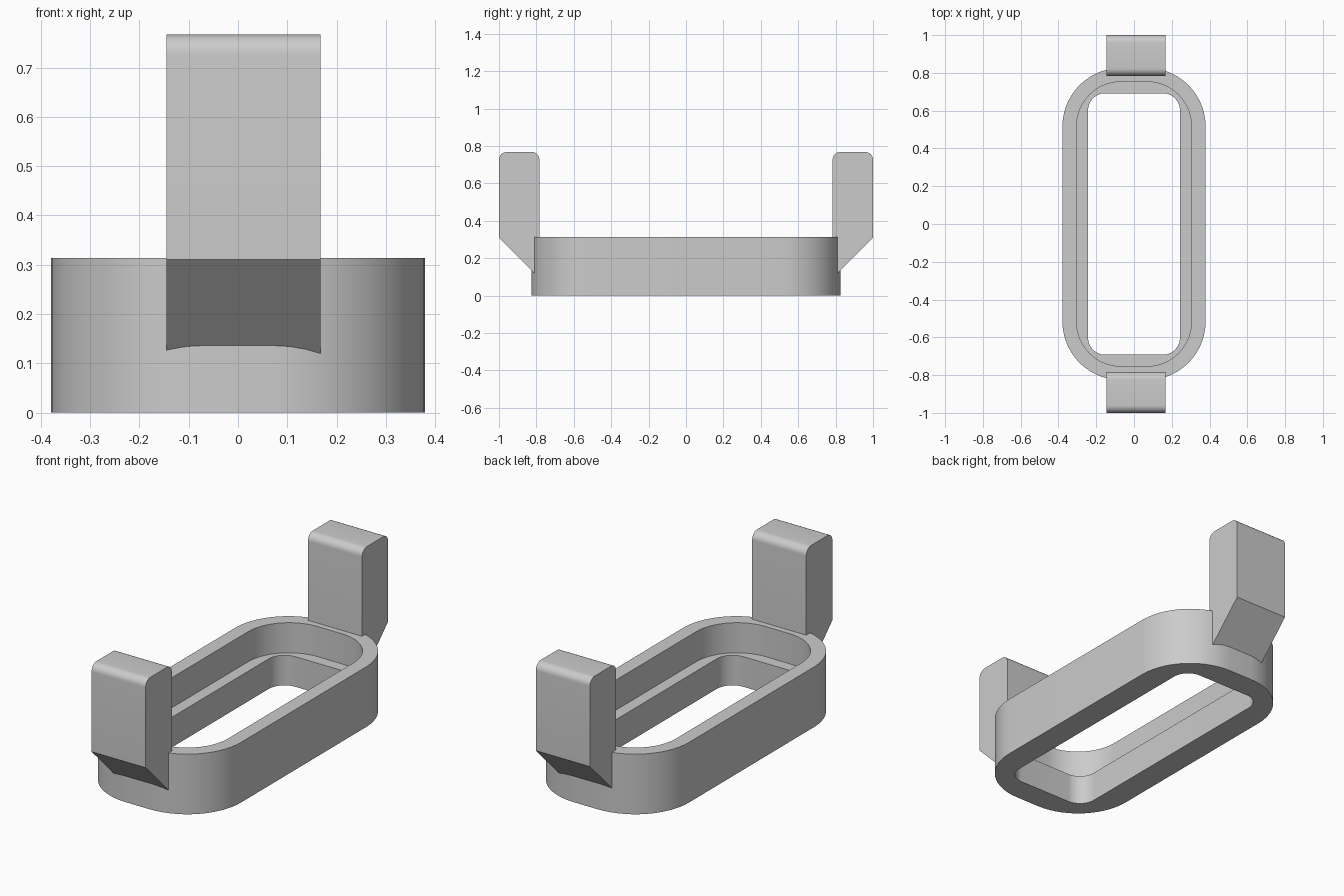
import bpy, bmesh, math

if "Cube" in bpy.data.objects:
    bpy.data.objects.remove(bpy.data.objects["Cube"])

grey = bpy.data.materials.new("plain grey")
grey.diffuse_color = (0.6, 0.6, 0.6, 1)
grey.use_nodes = True
grey.node_tree.nodes["Principled BSDF"].inputs["Base Color"].default_value = grey.diffuse_color


def make_object(name, bm):
    bmesh.ops.recalc_face_normals(bm, faces=bm.faces[:])
    mesh = bpy.data.meshes.new(name)
    bm.to_mesh(mesh)
    bm.free()
    mesh.materials.append(grey)
    obj = bpy.data.objects.new(name, mesh)
    bpy.context.collection.objects.link(obj)
    return obj


def rounded_rect(hx, hy, r, steps=14):
    """Outline of a rounded rectangle, counter-clockwise."""
    pts = []
    for k, (sx, sy) in enumerate([(1, 1), (-1, 1), (-1, -1), (1, -1)]):
        for i in range(steps + 1):
            a = math.pi / 2 * (k + i / steps)
            pts.append((sx * (hx - r) + r * math.cos(a),
                        sy * (hy - r) + r * math.sin(a)))
    return pts


# Oblong frame: wide opening above, inner ledge, narrower opening below
HEIGHT, LEDGE = 0.314, 0.157
outer = rounded_rect(0.379, 0.826, 0.31)
upper = rounded_rect(0.304, 0.753, 0.235)
lower = rounded_rect(0.243, 0.692, 0.09)
section = [(outer, 0), (outer, HEIGHT), (upper, HEIGHT),
           (upper, LEDGE), (lower, LEDGE), (lower, 0)]
bm = bmesh.new()
loops = [[bm.verts.new((x, y, z)) for x, y in outline] for outline, z in section]
count = len(outer)
for a, b in zip(loops, loops[1:] + loops[:1]):
    for i in range(count):
        j = (i + 1) % count
        bm.faces.new((a[i], a[j], b[j], b[i]))
frame = make_object("frame", bm)


# Upright end tabs with a rounded top and a 45 degree underside
def tab(name, side):
    y0, y1, top, r, steps = 0.784, 1.0, 0.767, 0.04, 8
    profile = [(y0, 0.31 - (y1 - y0)), (y1, 0.31)]
    for cy, start in ((y1 - r, 0), (y0 + r, 90)):
        for i in range(steps + 1):
            a = math.radians(start + 90 * i / steps)
            profile.append((cy + r * math.cos(a), top - r + r * math.sin(a)))
    bm = bmesh.new()
    face = bm.faces.new([bm.verts.new((-0.145, side * y, z)) for y, z in profile])
    ext = bmesh.ops.extrude_face_region(bm, geom=[face])
    moved = [v for v in ext["geom"] if isinstance(v, bmesh.types.BMVert)]
    bmesh.ops.translate(bm, verts=moved, vec=(0.312, 0, 0))
    # close the starting end if the extrusion removed it
    edges = [e for e in bm.edges if e.is_boundary]
    if edges:
        bmesh.ops.holes_fill(bm, edges=edges, sides=0)
    return make_object(name, bm)


tabs = [tab("front_tab", -1), tab("back_tab", 1)]

# Smooth the curved walls and keep the corners crisp
for obj in [frame] + tabs:
    bpy.ops.object.select_all(action='DESELECT')
    obj.select_set(True)
    bpy.context.view_layer.objects.active = obj
    bpy.ops.object.shade_smooth_by_angle(angle=math.radians(30))
